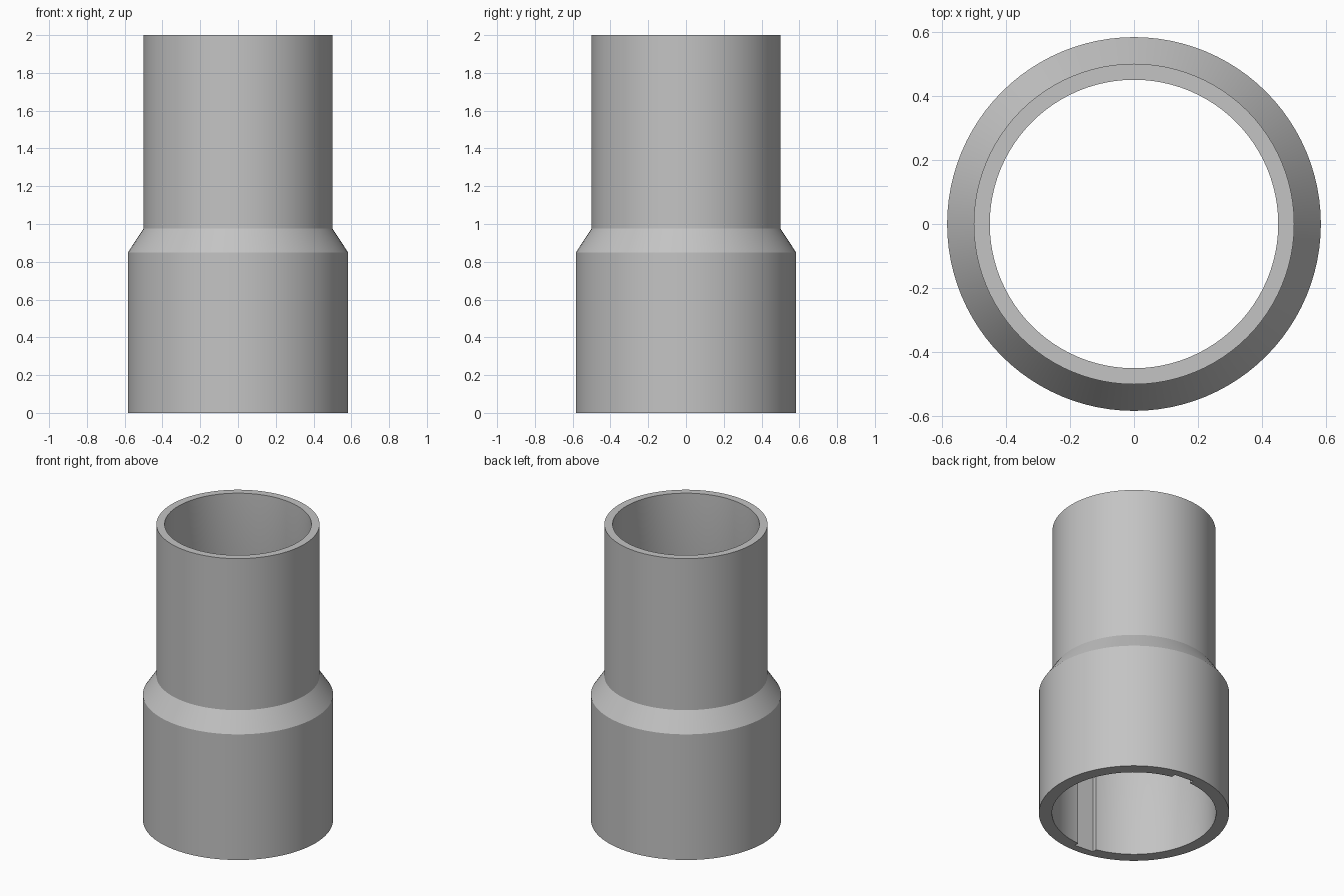
import bpy, bmesh, math
from mathutils import Matrix

SEGMENTS = 96

cube = bpy.data.objects.get("Cube")
if cube:
    bpy.data.objects.remove(cube, do_unlink=True)

# Single plain grey plastic
grey = bpy.data.materials.new("plain grey")
grey.use_nodes = True
colour = (0.55, 0.55, 0.55, 1)
grey.diffuse_color = colour
grey.node_tree.nodes["Principled BSDF"].inputs["Base Color"].default_value = colour


def add_object(name, bm):
    bmesh.ops.recalc_face_normals(bm, faces=bm.faces)
    mesh = bpy.data.meshes.new(name)
    bm.to_mesh(mesh)
    bm.free()
    mesh.materials.append(grey)
    obj = bpy.data.objects.new(name, mesh)
    bpy.context.collection.objects.link(obj)
    return obj


def lathe(name, profile):
    """Revolve a closed (radius, height) profile about z."""
    bm = bmesh.new()
    rings = []
    for r, z in profile:
        rings.append([bm.verts.new((r * math.cos(a), r * math.sin(a), z))
                      for a in (math.tau * i / SEGMENTS for i in range(SEGMENTS))])
    for ring, above in zip(rings, rings[1:] + rings[:1]):
        for i in range(SEGMENTS):
            j = (i + 1) % SEGMENTS
            bm.faces.new((ring[i], ring[j], above[j], above[i]))
    return add_object(name, bm)


# Hollow sleeve: wide socket, conical shoulder, narrower pipe
sleeve = lathe("stepped_sleeve", [
    (0.583, 0), (0.583, 0.85), (0.5, 0.975), (0.5, 2),
    (0.45, 2), (0.45, 0.975), (0.503, 0.85), (0.503, 0)])

# Two opposite keyway grooves in the socket wall, open at the bottom
bm = bmesh.new()
for angle in (85.3, 265.3):
    place = (Matrix.Rotation(math.radians(angle), 4, 'Z')
             @ Matrix.Translation((0.48, 0, 0.375))
             @ Matrix.Diagonal((0.1, 0.135, 0.95, 1)))
    bmesh.ops.create_cube(bm, size=1, matrix=place)
cutter = add_object("keyway_cutter", bm)
cutter.hide_render = True

cut = sleeve.modifiers.new("keyways", 'BOOLEAN')
cut.operation = 'DIFFERENCE'
cut.solver = 'EXACT'
cut.object = cutter
bpy.ops.object.select_all(action='DESELECT')
sleeve.select_set(True)
bpy.context.view_layer.objects.active = sleeve
bpy.ops.object.modifier_apply(modifier=cut.name)
bpy.data.objects.remove(cutter, do_unlink=True)

bpy.ops.object.shade_smooth_by_angle(angle=math.radians(25))
